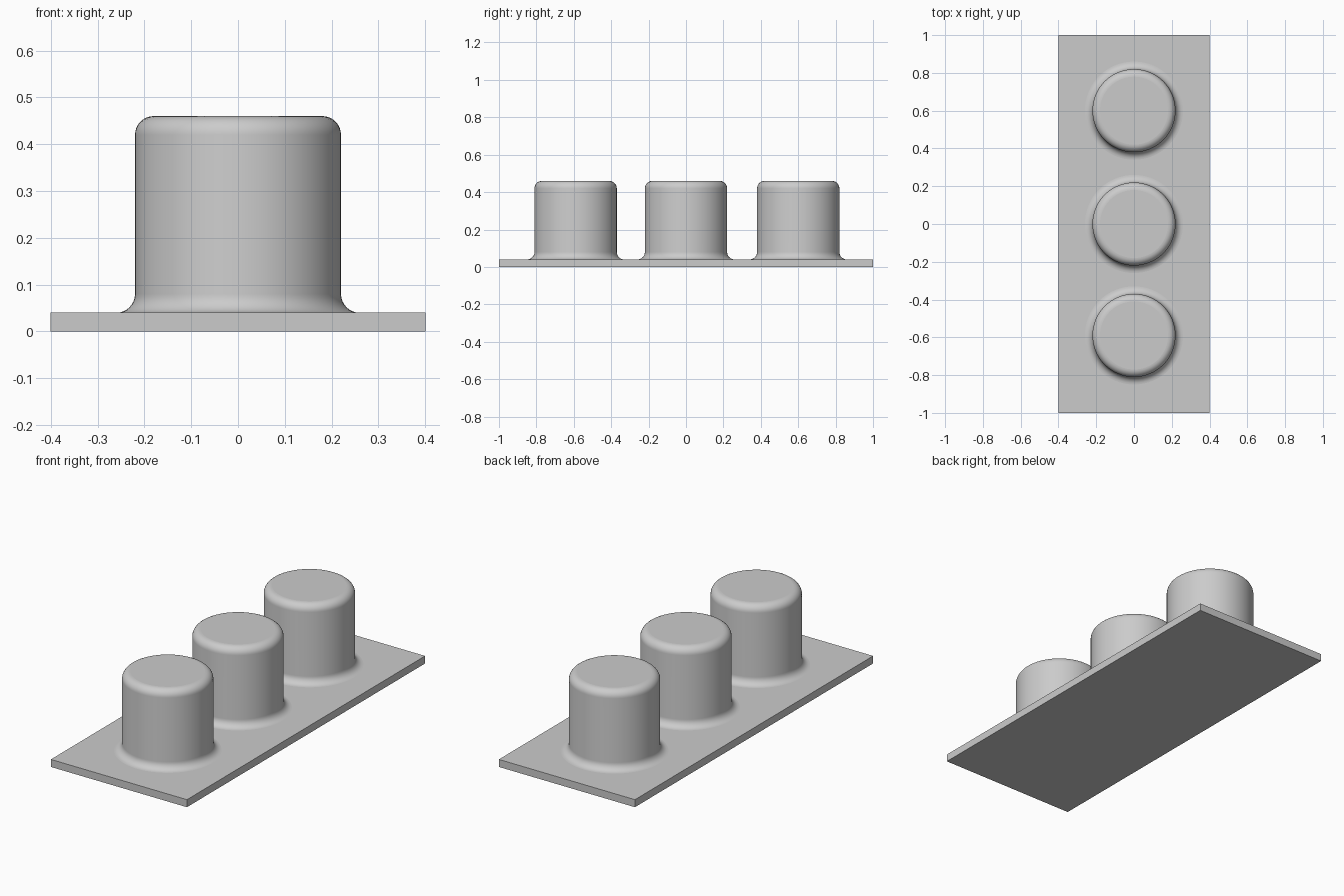
import bpy
import bmesh
import math

cube = bpy.data.objects.get("Cube")
if cube:
    bpy.data.objects.remove(cube, do_unlink=True)

GREY = (0.6, 0.6, 0.6, 1.0)
HALF_X, HALF_Y = 0.4, 1.0
PLATE_TOP, PEG_TOP = 0.04, 0.46
RADIUS, ROUND = 0.22, 0.04
SIDES, STEPS = 64, 8
PEGS = {"front_peg": -0.59, "middle_peg": 0.0, "back_peg": 0.6}

grey = bpy.data.materials.new("plain grey")
grey.use_nodes = True
grey.diffuse_color = GREY
grey.node_tree.nodes["Principled BSDF"].inputs["Base Color"].default_value = GREY


def add_object(name, bm):
    bmesh.ops.recalc_face_normals(bm, faces=bm.faces)
    mesh = bpy.data.meshes.new(name)
    bm.to_mesh(mesh)
    bm.free()
    mesh.materials.append(grey)
    obj = bpy.data.objects.new(name, mesh)
    bpy.context.collection.objects.link(obj)
    return obj


def ring(bm, radius, y, z):
    angles = [math.tau * i / SIDES for i in range(SIDES)]
    return [bm.verts.new((radius * math.cos(a), y + radius * math.sin(a), z)) for a in angles]


def loop_edges(bm, verts):
    return [bm.edges.new((v, verts[i - 1])) for i, v in enumerate(verts)]


# Base plate: its top is open under each peg so the surfaces join cleanly
bm = bmesh.new()
corners = [(-HALF_X, -HALF_Y), (HALF_X, -HALF_Y), (HALF_X, HALF_Y), (-HALF_X, HALF_Y)]
low = [bm.verts.new((x, y, 0)) for x, y in corners]
high = [bm.verts.new((x, y, PLATE_TOP)) for x, y in corners]
edges = loop_edges(bm, high)
for y in PEGS.values():
    edges += loop_edges(bm, ring(bm, RADIUS + ROUND, y, PLATE_TOP))
bmesh.ops.triangle_fill(bm, edges=edges, use_beauty=True, normal=(0, 0, 1))
bm.faces.new(low[::-1])
for i in range(4):
    bm.faces.new((low[i - 1], low[i], high[i], high[i - 1]))
add_object("base_plate", bm)

# Peg profile: concave fillet at the foot, rounded rim at the top
quarter = [math.pi / 2 * i / STEPS for i in range(STEPS + 1)]
profile = [(RADIUS + ROUND * (1 - math.sin(a)), PLATE_TOP + ROUND * (1 - math.cos(a))) for a in quarter]
profile += [(RADIUS - ROUND * (1 - math.cos(a)), PEG_TOP - ROUND * (1 - math.sin(a))) for a in quarter]

# Three identical pegs, smooth sides with a flat cap
for name, y in PEGS.items():
    bm = bmesh.new()
    rings = [ring(bm, r, y, z) for r, z in profile]
    for a, b in zip(rings, rings[1:]):
        for i in range(SIDES):
            face = bm.faces.new((a[i - 1], a[i], b[i], b[i - 1]))
            face.smooth = True
    bm.faces.new(rings[-1])
    add_object(name, bm)
